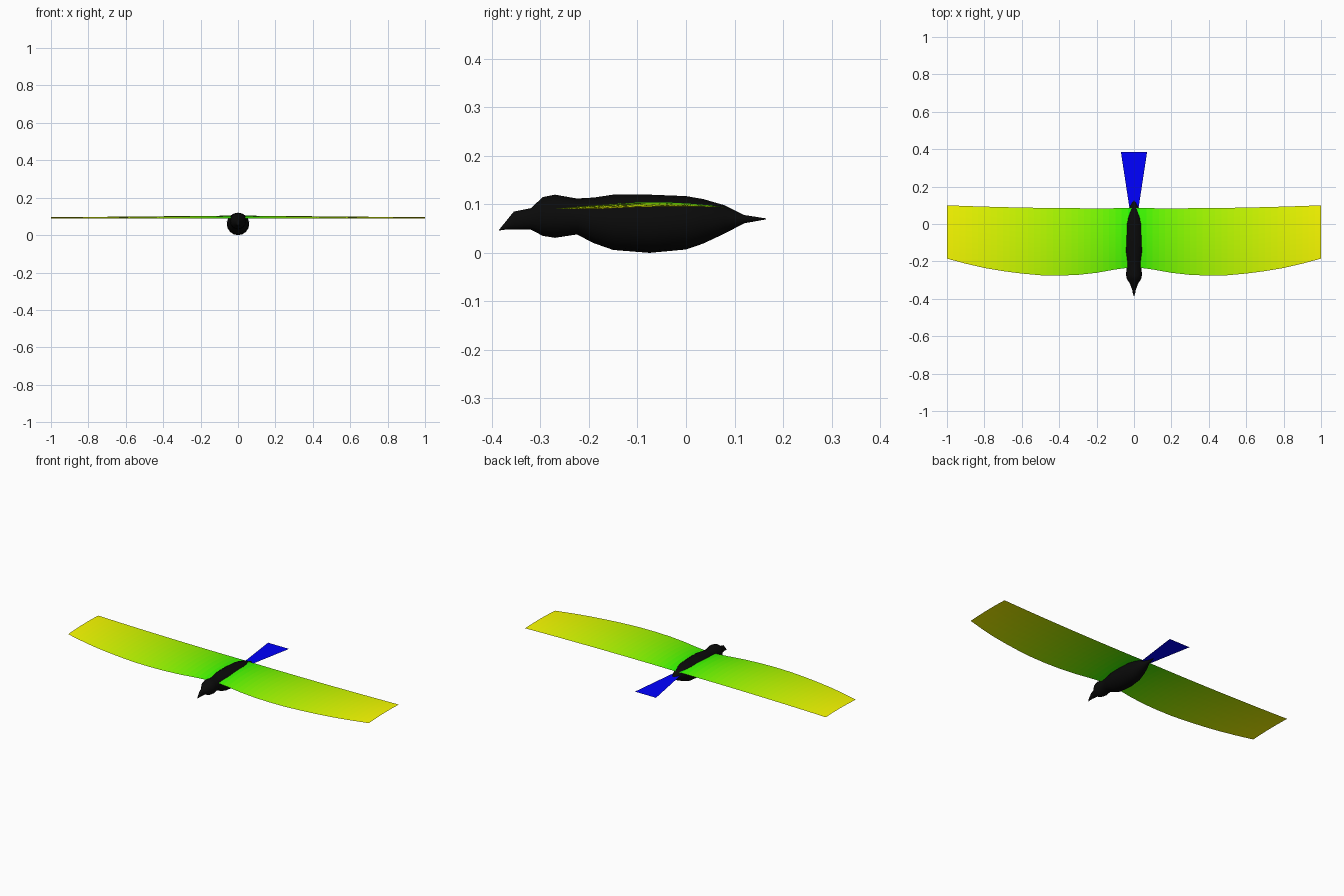
import bpy, math

if "Cube" in bpy.data.objects:
    bpy.data.objects.remove(bpy.data.objects["Cube"])


def material(name, rgb):
    m = bpy.data.materials.new(name)
    m.diffuse_color = (*rgb, 1)
    m.use_nodes = True
    m.node_tree.nodes["Principled BSDF"].inputs["Base Color"].default_value = m.diffuse_color
    return m


def mesh_object(name, verts, faces, mats, smooth=True):
    me = bpy.data.meshes.new(name)
    me.from_pydata(verts, [], faces)
    for m in mats:
        me.materials.append(m)
    for p in me.polygons:
        p.use_smooth = smooth
    me.update()
    ob = bpy.data.objects.new(name, me)
    bpy.context.collection.objects.link(ob)
    return ob


# Body, head and beak: rings of (y, bottom z, top z, half width)
rings = [(-0.385, 0.046, 0.048, 0.001), (-0.372, 0.048, 0.064, 0.006),
         (-0.355, 0.048, 0.085, 0.009), (-0.32, 0.048, 0.092, 0.021),
         (-0.295, 0.035, 0.115, 0.038), (-0.27, 0.031, 0.12, 0.043),
         (-0.225, 0.038, 0.112, 0.038), (-0.19, 0.02, 0.114, 0.048),
         (-0.15, 0.006, 0.12, 0.057), (-0.075, 0.0, 0.12, 0.06),
         (0.0, 0.007, 0.117, 0.055), (0.035, 0.019, 0.111, 0.046),
         (0.08, 0.04, 0.098, 0.03), (0.12, 0.061, 0.078, 0.01),
         (0.165, 0.069, 0.071, 0.001)]
N = 16
verts, faces = [], []
for y, lo, hi, w in rings:
    for i in range(N):
        a = 2 * math.pi * i / N
        verts.append((w * math.cos(a), y, (lo + hi) / 2 + (hi - lo) / 2 * math.sin(a)))
for r in range(len(rings) - 1):
    for i in range(N):
        j = (i + 1) % N
        faces.append((r * N + i, r * N + j, (r + 1) * N + j, (r + 1) * N + i))
faces.append(tuple(range(N))[::-1])
faces.append(tuple((len(rings) - 1) * N + i for i in range(N)))
mesh_object("body", verts, faces, [material("black", (0.003, 0.003, 0.003))])

# Wings: thin cambered sheet, green at the root fading to yellow at the tip
lead = [-0.23, -0.243, -0.261, -0.272, -0.276, -0.274, -0.265, -0.252, -0.235, -0.212, -0.185]
COLS, ROWS = 30, 10
verts, faces = [], []
for c in range(COLS + 1):
    x = c / COLS
    k = min(int(x * 10), 9)
    y0 = lead[k] + (lead[k + 1] - lead[k]) * (x * 10 - k)
    y1 = 0.085 - 0.01 * x + 0.025 * x * x
    for r in range(ROWS + 1):
        v = r / ROWS
        camber = 4 * v * (1 - v) * (0.013 - 0.009 * x)
        verts.append((x, y0 + (y1 - y0) * v, 0.09 + 0.003 * v + camber))
for c in range(COLS):
    for r in range(ROWS):
        a = c * (ROWS + 1) + r
        faces.append((a, a + ROWS + 1, a + ROWS + 2, a + 1))
shades = [material("wing_%02d" % c, ((c + 0.5) / COLS, 1, 0)) for c in range(COLS)]
wings = mesh_object("wings", verts, faces, shades)
for p in wings.data.polygons:
    p.material_index = p.index // ROWS
wings.modifiers.new("mirror", 'MIRROR')

# Tail: flat flared sheet
mesh_object("tail", [(-0.025, 0.09, 0.078), (0.025, 0.09, 0.078),
                     (0.07, 0.385, 0.07), (-0.07, 0.385, 0.07)],
            [(0, 1, 2, 3)], [material("blue", (0, 0, 1))], False)
